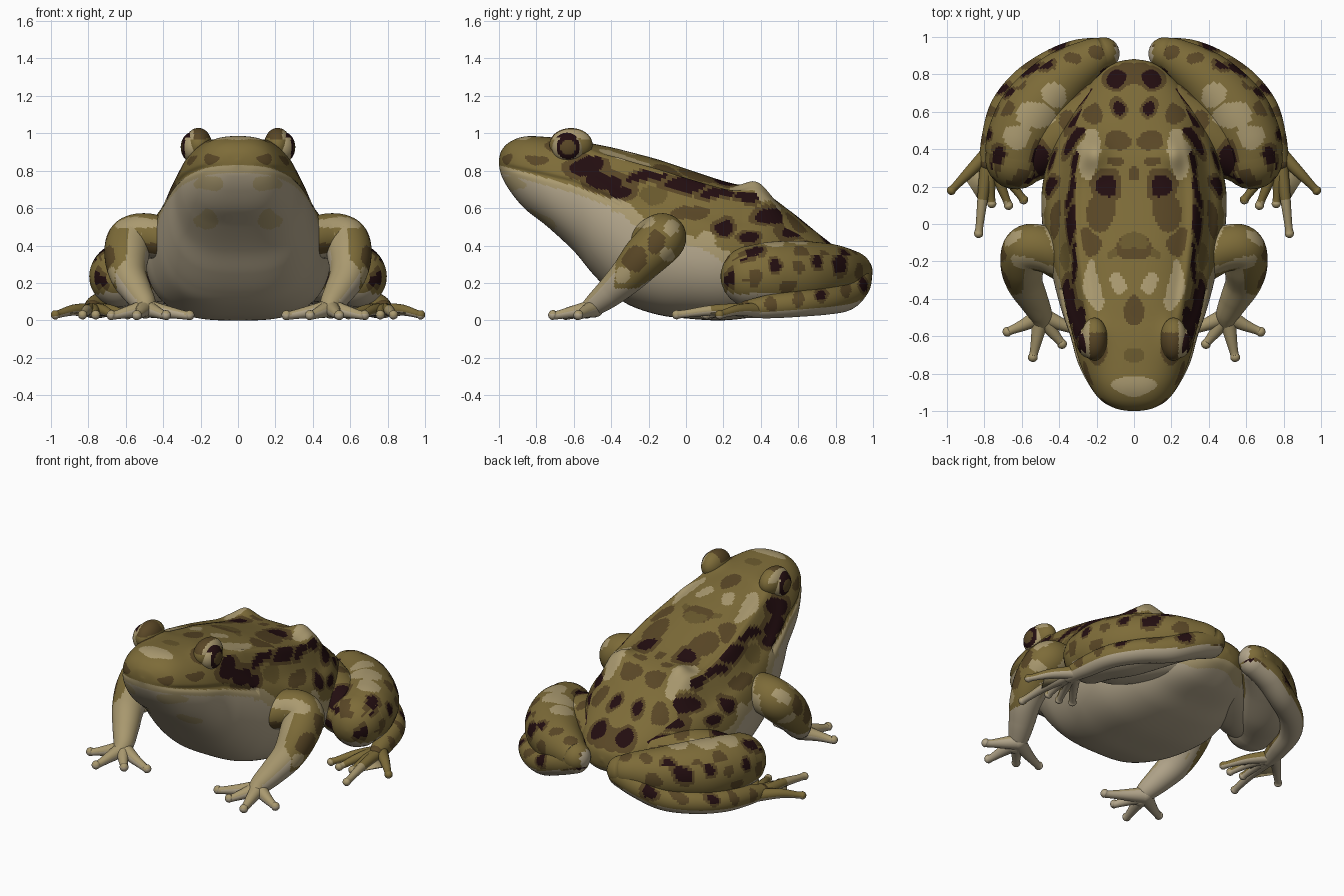
import bpy, bmesh, math
from mathutils import Vector, Matrix, noise

if "Cube" in bpy.data.objects:
    bpy.data.objects.remove(bpy.data.objects["Cube"])

# ---------- colours ----------
PALETTE = [("olive skin", (.205, .148, .040)), ("brown spot", (.100, .062, .019)),
           ("dark maroon", (.016, .004, .005)), ("tan patch", (.40, .32, .16)),
           ("pale belly", (.45, .38, .26)), ("dark olive", (.140, .098, .026))]
OLIVE, BROWN, DARK, TAN, BELLY, DOLIVE = range(6)
MATS = []
for nm, col in PALETTE:
    m = bpy.data.materials.new(nm)
    m.diffuse_color = (*col, 1)
    m.use_nodes = True
    m.node_tree.nodes["Principled BSDF"].inputs["Base Color"].default_value = m.diffuse_color
    MATS.append(m)


# ---------- helpers ----------
def spline(keys, n):
    """Catmull-Rom samples through key tuples."""
    out, last = [], len(keys) - 1
    for i in range(last):
        k = [Vector(keys[max(0, min(last, i + j))]) for j in (-1, 0, 1, 2)]
        for s in range(n):
            t = s / n
            out.append(.5 * (2 * k[1] + (k[2] - k[0]) * t + (2 * k[0] - 5 * k[1] + 4 * k[2] - k[3]) * t * t
                             + (3 * k[1] - k[0] - 3 * k[2] + k[3]) * t ** 3))
    return out + [Vector(keys[-1])]


def loft(bm, rings):
    rows = [[bm.verts.new(p) for p in r] for r in rings]
    for a, b in zip(rows, rows[1:]):
        for i in range(len(a)):
            j = (i + 1) % len(a)
            bm.faces.new((a[i], a[j], b[j], b[i]))
    bm.faces.new(rows[0])
    bm.faces.new(rows[-1])


def tube(bm, keys, n=10, seg=32):
    """Round-ended limb through (x, y, z, radius) keys."""
    pts = [(p.xyz, p[3]) for p in spline(keys, n)]
    (p0, r0), (p1, r1) = pts[0], pts[-1]
    d0, d1 = (p0 - pts[1][0]).normalized(), (p1 - pts[-2][0]).normalized()
    arc = [math.radians(a) for a in (15, 30, 45, 60, 75, 88)]
    pts = ([(p0 + d0 * r0 * math.sin(a), r0 * math.cos(a)) for a in reversed(arc)] + pts
           + [(p1 + d1 * r1 * math.sin(a), r1 * math.cos(a)) for a in arc])
    rings, up = [], Vector((.13, .2, 1))
    for i, (p, r) in enumerate(pts):
        d = (pts[min(i + 1, len(pts) - 1)][0] - pts[max(i - 1, 0)][0]).normalized()
        up = (up - d * up.dot(d)).normalized()
        side = d.cross(up)
        rings.append([p + (side * math.cos(a) + up * math.sin(a)) * r
                      for a in (2 * math.pi * k / seg for k in range(seg))])
    loft(bm, rings)


def finish(name, bm, rule, mirror=True):
    """Mesh to object, painted by rule(centre, normal) with x folded to the right."""
    bmesh.ops.recalc_face_normals(bm, faces=bm.faces)
    me = bpy.data.meshes.new(name)
    bm.to_mesh(me)
    bm.free()
    for m in MATS:
        me.materials.append(m)
    for f in me.polygons:
        c, nrm = f.center.copy(), f.normal.copy()
        if c.x < 0:
            c.x, nrm.x = -c.x, -nrm.x
        f.material_index = rule(c, nrm)
        f.use_smooth = True
    ob = bpy.data.objects.new(name, me)
    bpy.context.collection.objects.link(ob)
    if mirror:
        ob.modifiers.new("mirror", "MIRROR").use_mirror_merge = False
    return ob


def pick(u, v, spots):
    """Colour of the first (u, v, ru, rv, colour) spot hit; dark spots get a brown rim."""
    halo = None
    for a, b, ra, rb, col in spots:
        d = math.hypot((u - a) / ra, (v - b) / rb)
        if d < 1:
            return col
        if col == DARK and d < 1.5:
            halo = BROWN
    return halo


def wobble(c, amt=.035):
    return c + noise.noise_vector(c * 7) * amt


def lerp(table, y):
    for (a, va), (b, vb) in zip(table, table[1:]):
        if y <= b:
            return va + (vb - va) * max(0, (y - a) / (b - a))
    return table[-1][1]


def bell(v, mid, width):
    return math.exp(-((v - mid) / width) ** 2)


# ---------- body and head: sections y, half width, top, bottom, widest height ----------
SECTIONS = [(-1, .015, .86, .83, .845), (-.985, .10, .91, .77, .835), (-.94, .18, .955, .69, .82),
            (-.86, .24, .983, .595, .78), (-.74, .30, .98, .50, .72), (-.6, .34, .965, .37, .66),
            (-.5, .375, .945, .25, .58), (-.4, .405, .925, .15, .50), (-.3, .43, .90, .08, .43),
            (-.15, .46, .86, .03, .37), (0, .49, .81, .01, .34), (.2, .49, .745, 0, .32),
            (.4, .44, .69, .025, .32), (.55, .37, .59, .07, .31), (.7, .28, .47, .11, .30),
            (.82, .17, .375, .17, .28), (.865, .09, .33, .21, .27), (.88, .01, .28, .26, .27)]
LIP = [(-1, .83), (-.6, .735), (-.35, .63)]
FLANK = [(-1, .83), (-.6, .72), (-.3, .61), (0, .47), (.2, .38), (.5, .28), (.9, .2)]
rings = []
for y, w, zt, zb, zm in spline(SECTIONS, 17):
    ring = []
    for k in range(220):
        b = 2 * math.pi * k / 220
        sx, upper = math.sin(b), math.cos(b) > 0
        s = abs(sx)
        h = math.sqrt(max(0, 1 - s ** (2.6 if upper else 3.1)))
        x, z = w * sx, zm + (zt - zm) * h if upper else zm - (zm - zb) * h
        if upper:   # dorsal ridges with a hollow below, hip bumps, brows
            fade = max(0, min(1, (y + .6) * 4, (.55 - y) * 4))
            z += (.03 * bell(s, .65, .07) - .035 * bell(s, .83, .09)) * fade
            z += .07 * bell(abs(x), .22, .08) * bell(y, .38, .09)
            z += .035 * bell(abs(x), .2, .06) * bell(y, -.6, .1)
        if y < -.35:   # mouth crease
            x *= 1 - .045 * bell(z, lerp(LIP, y), .014)
        ring.append(Vector((x, y, z)))
    rings.append(ring)

BACK = [(0, -.87, .13, .055, TAN), (0, -.46, .06, .075, BROWN), (.08, -.32, .04, .045, TAN),
        (.22, -.32, .045, .13, TAN), (0, -.09, .08, .04, DOLIVE), (.24, -.1, .05, .08, BROWN),
        (.14, .2, .055, .06, DARK), (.17, .06, .07, .1, BROWN), (.23, .37, .06, .13, TAN),
        (.08, .45, .07, .05, BROWN), (.08, .62, .034, .042, DARK), (.1, .78, .055, .045, DARK),
        (0, .8, .1, .06, BROWN), (.2, -.66, .06, .08, BROWN), (0, -.7, .05, .04, DOLIVE),
        (0, .27, .03, .04, BROWN), (.12, -.15, .03, .03, DOLIVE), (.23, .58, .06, .06, BROWN),
        (.0, -.12, .11, .07, BROWN), (.1, .33, .03, .03, BROWN)]
SIDES = [(-.53, .82, .09, .045, DARK), (-.44, .75, .085, .055, DARK), (-.36, .68, .06, .045, DARK),
         (-.22, .765, .12, .03, DARK), (.0, .72, .12, .03, DARK), (.18, .67, .09, .03, DARK),
         (.33, .66, .06, .03, DARK), (.45, .57, .07, .04, DARK), (.58, .49, .08, .04, DARK),
         (.7, .40, .06, .03, DARK), (.2, .5, .05, .04, DARK), (.33, .44, .045, .035, DARK),
         (.02, .58, .1, .04, BROWN), (-.18, .66, .09, .04, DOLIVE), (.42, .7, .07, .06, TAN),
         (-.8, .86, .06, .03, BROWN), (-.95, .87, .03, .03, BROWN), (.1, .43, .05, .05, TAN)]


def body_rule(c, n):
    q = wobble(c)
    edge = lerp(FLANK, c.y)
    if c.y < -.4:
        if c.z < edge:
            front = pick(q.x, q.z, [(.17, .73, .08, .035, TAN), (.17, .54, .07, .04, TAN)])
            return TAN if c.z > edge - .04 or (front is not None and c.y < -.55) else BELLY
    elif q.z < edge:
        return TAN if q.z > edge - .07 else BELLY
    if n.z > .55 and c.x < .31 or c.y > .72:
        hit = pick(q.x, q.y, BACK)
    else:
        hit = pick(q.y, q.z, SIDES)
    return OLIVE if hit is None else hit


bm = bmesh.new()
loft(bm, rings)
finish("body", bm, body_rule, mirror=False)


# ---------- eyes ----------
def ball(name, loc, size, rule):
    b = bmesh.new()
    bmesh.ops.create_uvsphere(b, u_segments=48, v_segments=32, radius=1,
                              matrix=Matrix.Translation(loc) @ Matrix.Diagonal((*size, 1)))
    return finish(name, b, rule)


def eye_rule(c, n):
    r = math.hypot(c.y + .63, c.z - .925)
    if r < .04:
        return BROWN
    return DARK if r < .064 or c.z > .975 else TAN


ball("eyeball", (.238, -.63, .925), (.068, .086, .083), eye_rule)
ball("eyelid", (.212, -.615, .94), (.072, .115, .088),
     lambda c, n: TAN if n.x > .45 and n.z > .3 else BROWN if n.z > .35 and c.y < -.58 else OLIVE)
ball("nostril", (.075, -.93, .935), (.012, .016, .012), lambda c, n: DARK)

# ---------- front legs ----------
ARM = [(-.16, .42, .05, .06, BROWN), (-.27, .33, .07, .075, BROWN), (-.08, .5, .04, .04, TAN),
       (-.22, .53, .06, .03, TAN), (-.34, .24, .04, .04, TAN), (-.1, .36, .03, .04, TAN)]


def arm_rule(c, n):
    q = wobble(c, .03)
    if c.z < .17 or n.x < -.25 or n.z < -.75 or q.y < -.38:
        return BELLY if n.z < .2 else TAN
    if n.x < 0 and c.z < .5:
        return TAN
    hit = pick(q.y, q.z, ARM)
    return OLIVE if hit is None else hit


bm = bmesh.new()
tube(bm, [(.36, -.22, .42, .1), (.47, -.14, .45, .12), (.57, -.13, .43, .125), (.595, -.22, .34, .118),
          (.585, -.31, .24, .098), (.54, -.4, .155, .08), (.5, -.48, .09, .062), (.495, -.53, .055, .045)], 14, 56)
finish("front_leg", bm, arm_rule)

bm = bmesh.new()
for x, y in ((.54, -.71), (.675, -.575), (.385, -.64), (.26, -.58)):
    tube(bm, [(.495, -.49, .065, .05), (.495 * .5 + x * .5, -.5 * .5 + y * .5, .045, .033),
              (x * .9 + .049, y * .9 - .05, .028, .023), (x, y, .028, .027)], 6, 16)
finish("front_toes", bm, lambda c, n: TAN if n.z > .3 else BELLY)

# ---------- hind legs ----------
LEG_TOP = [(.5, .33, .035, .08, DARK), (.73, .37, .03, .05, DARK), (.6, .25, .05, .03, BROWN),
           (.63, .47, .07, .06, TAN), (.53, .58, .1, .08, TAN), (.43, .7, .07, .06, TAN),
           (.68, .62, .04, .04, BROWN), (.48, .86, .05, .03, DARK), (.33, .88, .04, .03, BROWN),
           (.2, .93, .05, .035, BROWN), (.37, .57, .04, .06, BROWN), (.63, .75, .04, .04, BROWN)]
LEG_SIDE = [(.28, .34, .06, .022, DARK), (.24, .22, .025, .03, DARK), (.36, .22, .04, .05, BROWN),
            (.48, .28, .03, .035, DARK), (.6, .29, .03, .045, BROWN), (.7, .32, .025, .04, DARK),
            (.82, .3, .025, .045, DARK), (.42, .37, .05, .03, TAN), (.55, .17, .04, .03, BROWN),
            (.93, .27, .03, .04, BROWN)]
FOOT = [(.3, .08, .03, .05, BROWN), (.45, .09, .03, .04, BROWN), (.6, .11, .03, .04, BROWN),
        (.73, .13, .025, .03, DARK), (.86, .16, .03, .05, BROWN), (.95, .2, .02, .04, DARK)]


def leg_rule(c, n):
    q = wobble(c, .03)
    if n.z < -.55 or (c.y > .6 and n.x < -.75):
        return BELLY
    hit = pick(q.x, q.y, LEG_TOP) if n.z > .6 else pick(q.y, q.z, LEG_SIDE)
    return OLIVE if hit is None else hit


def foot_rule(c, n):
    if n.z < -.4:
        return BELLY
    q = wobble(c, .02)
    hit = pick(q.y, q.z, FOOT)
    return OLIVE if hit is None else hit


bm = bmesh.new()
tube(bm, [(.2, .62, .29, .14), (.35, .5, .27, .155), (.48, .4, .245, .15), (.56, .35, .24, .13)], 14, 56)
finish("thigh", bm, leg_rule)

bm = bmesh.new()
tube(bm, [(.63, .35, .235, .165), (.605, .46, .24, .18), (.525, .61, .24, .185), (.385, .77, .255, .155),
          (.23, .88, .265, .11), (.165, .91, .26, .088)], 18, 64)
finish("shank", bm, leg_rule)

bm = bmesh.new()
tube(bm, [(.17, .91, .24, .085), (.3, .9, .19, .085), (.44, .85, .13, .08), (.59, .755, .105, .074),
          (.7, .62, .09, .07), (.75, .46, .075, .064), (.78, .33, .06, .048)], 14, 40)
finish("hind_foot", bm, foot_rule)

TIPS = [(.975, .18), (.83, -.05), (.76, .11), (.67, .1), (.59, .13)]
bm = bmesh.new()
for x, y in TIPS:
    tube(bm, [(.78, .38, .055, .04), (.78 * .5 + x * .5, .19 + y * .5, .055, .03),
              (.078 + x * .9, .038 + y * .9, .035, .021), (x, y, .03, .025)], 6, 16)
finish("hind_toes", bm, lambda c, n: BELLY if n.z < -.3 else TAN if c.y < .12 else OLIVE)

# webbing between the hind toes
bm = bmesh.new()
root = bm.verts.new((.78, .38, .05))
mids = [bm.verts.new((.78 * .35 + x * .65, .38 * .35 + y * .65, .042)) for x, y in TIPS]
for a, b in zip(mids, mids[1:]):
    bm.faces.new((root, a, b))
web = finish("toe_webbing", bm, lambda c, n: TAN)
web.modifiers.new("thickness", "SOLIDIFY").thickness = .008
